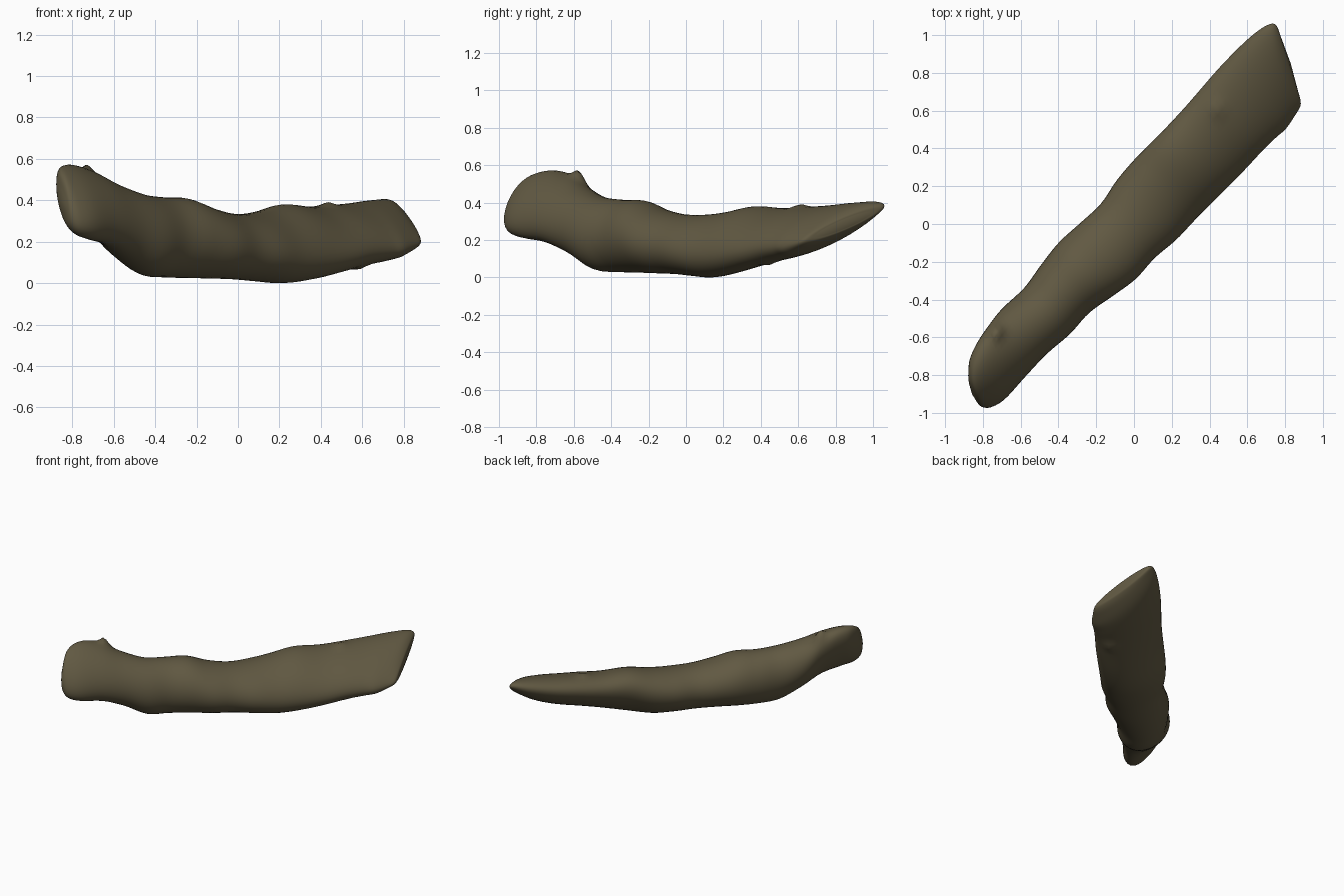
import bpy, bmesh, math
from mathutils import Vector

if "Cube" in bpy.data.objects:
    bpy.data.objects.remove(bpy.data.objects["Cube"])

# Sections along the diagonal axis:
# distance, left edge, right edge, bottom z, top z, lean of the oval
SECTIONS = [
    (-1.235, -0.02, 0.08, 0.34, 0.46, 0.60),
    (-1.22, -0.055, 0.115, 0.28, 0.53, 0.60),
    (-1.17, -0.11, 0.150, 0.235, 0.565, 0.60),
    (-1.08, -0.145, 0.172, 0.21, 0.57, 0.55),
    (-0.95, -0.165, 0.165, 0.185, 0.54, 0.40),
    (-0.81, -0.177, 0.160, 0.12, 0.48, 0.20),
    (-0.65, -0.172, 0.172, 0.04, 0.43, 0.08),
    (-0.50, -0.195, 0.165, 0.028, 0.415, 0.05),
    (-0.35, -0.212, 0.190, 0.025, 0.41, 0.05),
    (-0.20, -0.205, 0.212, 0.022, 0.365, 0.08),
    (-0.05, -0.20, 0.205, 0.018, 0.338, 0.12),
    (0.10, -0.228, 0.217, 0.008, 0.335, 0.20),
    (0.25, -0.24, 0.213, 0.00, 0.35, 0.30),
    (0.42, -0.24, 0.212, 0.02, 0.38, 0.42),
    (0.60, -0.245, 0.212, 0.055, 0.37, 0.48),
    (0.75, -0.255, 0.207, 0.085, 0.375, 0.50),
    (0.90, -0.267, 0.208, 0.105, 0.385, 0.58),
    (1.03, -0.265, 0.212, 0.125, 0.40, 0.70),
    (1.13, -0.245, 0.195, 0.16, 0.405, 0.82),
    (1.175, -0.215, 0.175, 0.19, 0.385, 0.90),
    (1.18, -0.15, 0.12, 0.22, 0.35, 0.92),
]
SEGS, STEPS = 40, 5

# Small knots: distance, side, z, push direction (up or down), height, radius
KNOTS = [(-0.92, -0.11, 0.53, 1, 0.045, 0.035),
         (0.74, -0.12, 0.37, 1, 0.018, 0.04),
         (0.72, 0.10, 0.09, -1, 0.015, 0.04)]


def smooth_mix(a, b, c, d, t):
    """Catmull-Rom blend between b and c."""
    return [0.5 * (2 * q + (r - p) * t + (2 * p - 5 * q + 4 * r - s) * t * t
                   + (3 * q - p - 3 * r + s) * t ** 3)
            for p, q, r, s in zip(a, b, c, d)]


def slant(s):
    """The ends are cut at an angle."""
    lo, hi = (0.75, 1.13) if s > 0 else (0.75, 1.15)
    t = min(max((abs(s) - lo) / (hi - lo), 0), 1)
    return (-0.52 if s > 0 else -0.4) * t * t * (3 - 2 * t)


def to_world(s, n, z):
    return Vector(((s + n) / math.sqrt(2), (s - n) / math.sqrt(2), z))


def ring_points(sec):
    s, left, right, low, high, lean = sec
    w, h, mid = (right - left) / 2, (high - low) / 2, (left + right) / 2
    lean = min(lean, 0.95)
    for i in range(SEGS):
        a = 2 * math.pi * i / SEGS
        n = w * math.cos(a)
        z = (low + high) / 2 + h * (math.sin(a) * math.sqrt(1 - lean ** 2) - lean * math.cos(a))
        p = [s + slant(s) * n, mid + n, z]
        for ks, kn, kz, way, height, radius in KNOTS:
            d2 = (p[0] - ks) ** 2 + (p[1] - kn) ** 2 + (0.3 * (p[2] - kz)) ** 2
            if (p[2] - kz) * way > -0.08:
                p[2] += way * height * math.exp(-d2 / radius ** 2)
        yield to_world(*p)


# Log body: lofted rings
bm = bmesh.new()
rings = []
last = len(SECTIONS) - 1
for i in range(last):
    near = [SECTIONS[min(max(i + k, 0), last)] for k in (-1, 0, 1, 2)]
    for j in range(STEPS):
        rings.append([bm.verts.new(p) for p in ring_points(smooth_mix(*near, j / STEPS))])
rings.append([bm.verts.new(p) for p in ring_points(SECTIONS[-1])])
for r0, r1 in zip(rings, rings[1:]):
    for i in range(SEGS):
        k = (i + 1) % SEGS
        bm.faces.new((r0[i], r0[k], r1[k], r1[i]))

# End caps
for ring, bulge in ((rings[0], -0.008), (rings[-1], 0.008)):
    centre = sum((v.co for v in ring), Vector()) / SEGS + to_world(bulge, 0, 0)
    tip = bm.verts.new(centre)
    for i in range(SEGS):
        bm.faces.new((ring[i], ring[(i + 1) % SEGS], tip))
bmesh.ops.recalc_face_normals(bm, faces=bm.faces)

mesh = bpy.data.meshes.new("log")
bm.to_mesh(mesh)
bm.free()
log = bpy.data.objects.new("log", mesh)
bpy.context.collection.objects.link(log)
for poly in mesh.polygons:
    poly.use_smooth = True

# Dark olive bark colour
bark = bpy.data.materials.new("bark")
bark.diffuse_color = (0.12, 0.10, 0.055, 1)
bark.use_nodes = True
bark.node_tree.nodes["Principled BSDF"].inputs["Base Color"].default_value = bark.diffuse_color
mesh.materials.append(bark)
